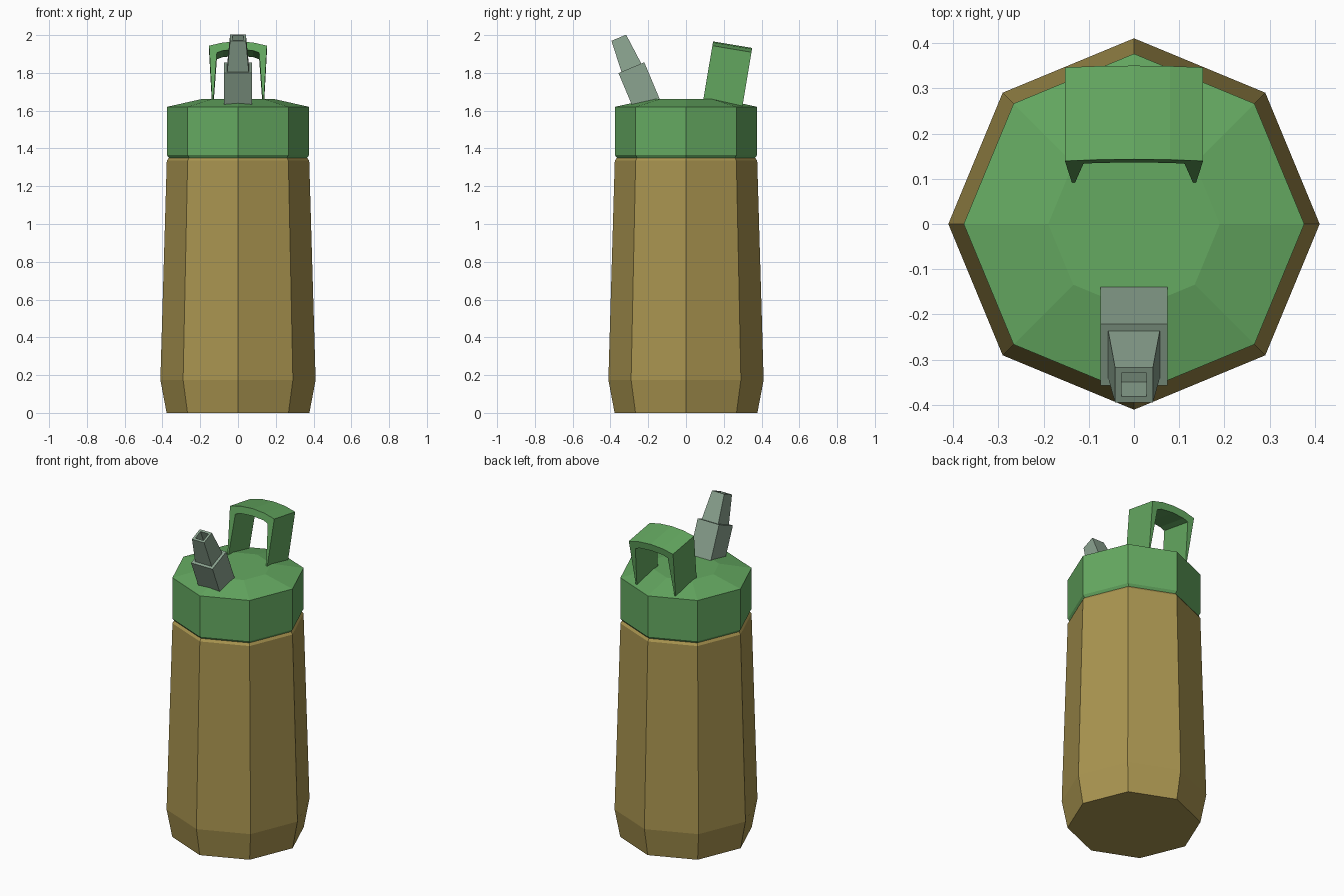
import bpy, bmesh, math
from mathutils import Matrix, Vector

if "Cube" in bpy.data.objects:
    bpy.data.objects.remove(bpy.data.objects["Cube"])


def finish(name, bm, color, matrix=Matrix()):
    bmesh.ops.recalc_face_normals(bm, faces=bm.faces)
    bm.transform(matrix)
    mesh = bpy.data.meshes.new(name)
    bm.to_mesh(mesh)
    bm.free()
    mat = bpy.data.materials.new(name + "_colour")
    mat.diffuse_color = (*color, 1)
    mat.use_nodes = True
    mat.node_tree.nodes["Principled BSDF"].inputs["Base Color"].default_value = mat.diffuse_color
    mesh.materials.append(mat)
    obj = bpy.data.objects.new(name, mesh)
    bpy.context.collection.objects.link(obj)
    return obj


def turned(name, profile, sides, start, color, matrix=Matrix()):
    """Stack of regular polygon rings (radius, height), capped at both ends."""
    bm = bmesh.new()
    rings = []
    for r, z in profile:
        angles = [start + math.tau * i / sides for i in range(sides)]
        rings.append([bm.verts.new((r * math.cos(a), r * math.sin(a), z)) for a in angles])
    for low, high in zip(rings, rings[1:]):
        for i in range(sides):
            j = (i + 1) % sides
            bm.faces.new((low[i], low[j], high[j], high[i]))
    bm.faces.new(rings[0][::-1])
    bm.faces.new(rings[-1])
    return finish(name, bm, color, matrix)


GREEN = (0.13, 0.40, 0.12)

# Octagonal bottle body
turned("bottle_body",
       [(0.378, 0), (0.411, 0.175), (0.377, 1.335), (0.366, 1.35)],
       8, 0, (0.40, 0.30, 0.08))

# Octagonal screw lid with a sloped shoulder
turned("lid",
       [(0.366, 1.35), (0.377, 1.365), (0.377, 1.62), (0.19, 1.662)],
       8, 0, GREEN)

# Tilted square spout: wide base, tapered mouthpiece, hollow tip
half_widths = [(0.074, -0.01), (0.074, 0.211), (0.057, 0.211),
               (0.042, 0.383), (0.028, 0.383), (0.028, 0.30)]
tilt = Matrix.Translation((0, -0.2075, 1.633)) @ Matrix.Rotation(math.radians(22.8), 4, 'X')
turned("spout", [(w * math.sqrt(2), z) for w, z in half_widths],
       4, math.pi / 4, (0.26, 0.37, 0.28), tilt)

# Arched carry handle: half outline mirrored, extruded in depth, leaned back
outer = [(0.137, -0.01), (0.153, 0.288), (0.08, 0.305)]
inner = [(0.08, 0.262), (0.112, 0.25), (0.131, -0.01)]
outline = (outer + [(0, 0.311)] + [(-x, z) for x, z in reversed(outer)]
           + [(-x, z) for x, z in reversed(inner)] + [(0, 0.268)] + inner)
bm = bmesh.new()
face = bm.faces.new([bm.verts.new((x, 0, z)) for x, z in outline])
grown = bmesh.ops.extrude_face_region(bm, geom=[face])["geom"]
bmesh.ops.translate(bm, vec=Vector((0, 0.21, 0)),
                    verts=[g for g in grown if isinstance(g, bmesh.types.BMVert)])
lean = Matrix.Translation((0, 0.092, 1.66)) @ Matrix.Rotation(math.radians(-9.5), 4, 'X')
finish("handle", bm, GREEN, lean)
